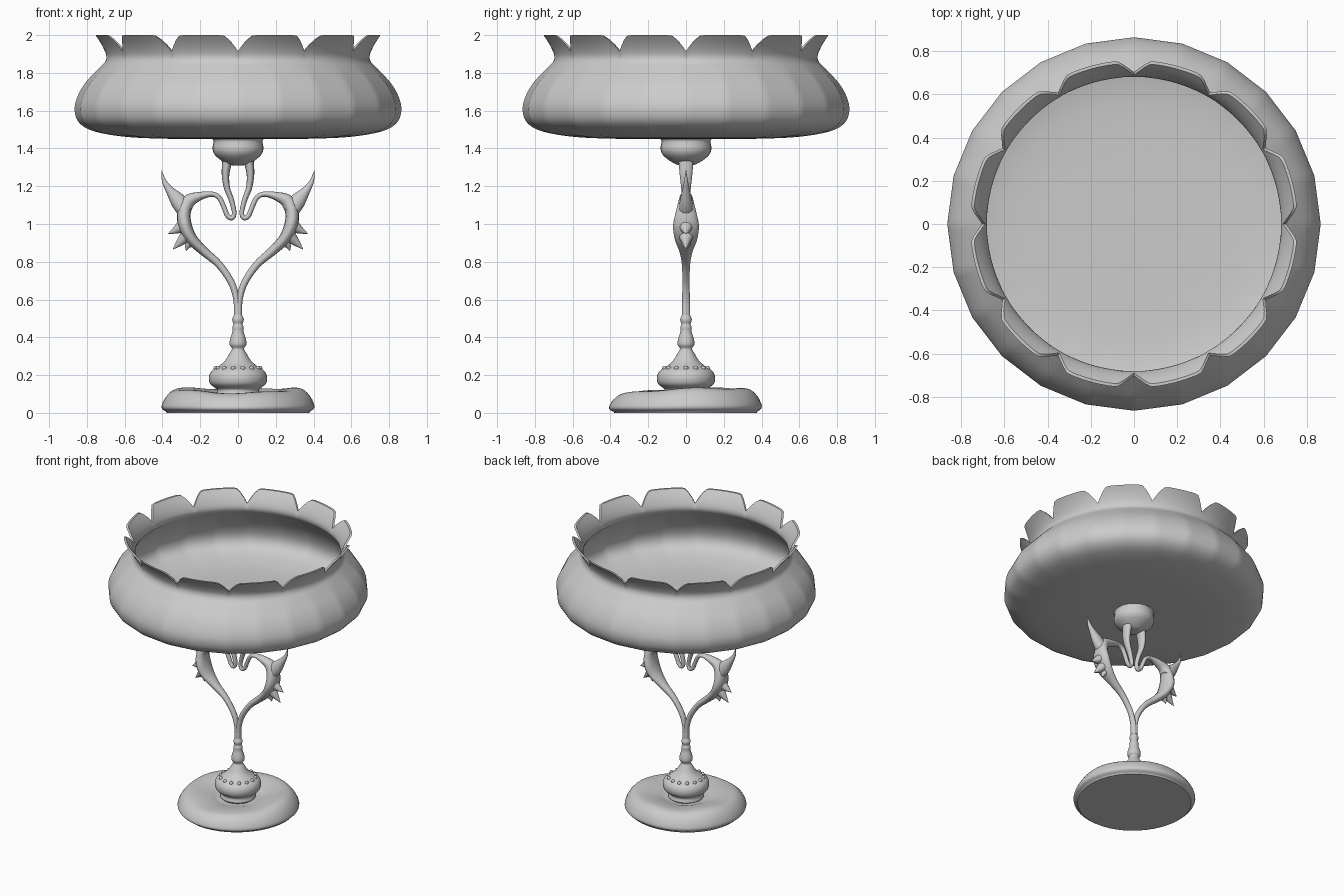
import bpy, bmesh
from math import sin, cos, pi, radians
from mathutils import Vector


def spline(pts, n):
    """Catmull-Rom resampling of tuples, n steps per span."""
    vs = [Vector(p) for p in pts]
    vs = [2 * vs[0] - vs[1]] + vs + [2 * vs[-1] - vs[-2]]
    out = []
    for i in range(1, len(vs) - 2):
        a, b, c, d = vs[i - 1:i + 3]
        for k in range(n):
            t = k / n
            out.append(0.5 * (2 * b + (c - a) * t + (2 * a - 5 * b + 4 * c - d) * t * t
                              + (3 * b - a - 3 * c + d) * t ** 3))
    return out + [vs[-2]]


def skin(bm, rings):
    """Bridge closed rings of coordinates and cap both ends."""
    rows = [[bm.verts.new(p) for p in r] for r in rings]
    n = len(rows[0])
    for a, b in zip(rows, rows[1:]):
        for i in range(n):
            j = (i + 1) % n
            bm.faces.new((a[i], a[j], b[j], b[i]))
    bm.faces.new(rows[0])
    bm.faces.new(rows[-1])


def finish(bm, name, angle=50):
    bmesh.ops.recalc_face_normals(bm, faces=bm.faces)
    me = bpy.data.meshes.new(name)
    bm.to_mesh(me)
    bm.free()
    ob = bpy.data.objects.new(name, me)
    bpy.context.collection.objects.link(ob)
    bpy.ops.object.select_all(action='DESELECT')
    ob.select_set(True)
    bpy.context.view_layer.objects.active = ob
    bpy.ops.object.shade_smooth_by_angle(angle=radians(angle))
    return ob


def lathe(name, profile, segs, warp=lambda a, r, z: (r, z)):
    bm = bmesh.new()
    rings = []
    for r, z in profile:
        ring = []
        for i in range(segs):
            a = 2 * pi * i / segs
            rr, zz = warp(a, max(r, 0.002), z)
            ring.append((rr * cos(a), rr * sin(a), zz))
        rings.append(ring)
    skin(bm, rings)
    return finish(bm, name)


def limb(bm, pts, side, n=5, segs=14):
    """Sweep an ellipse along (x, z, half width, half depth) points in the xz plane."""
    path = spline(pts, n)
    rings = []
    for i, p in enumerate(path):
        q = path[min(i + 1, len(path) - 1)] - path[max(i - 1, 0)]
        t = Vector((q[0], q[1])).normalized()
        ring = []
        for k in range(segs):
            a = 2 * pi * k / segs
            c = max(p[2], 0.001) * cos(a)
            ring.append((side * (p[0] - t.y * c), max(p[3], 0.001) * sin(a), p[1] + t.x * c))
        rings.append(ring)
    skin(bm, rings)


# Bowl: thin wall, 24-sided belly, twelve flared petals around the rim
def petal_warp(a, r, z):
    if z > 1.86:
        u = (a + pi / 12) % (pi / 6) - pi / 12
        u = abs(u) / (pi / 12)
        top = 2.0 - 0.085 * max(0, 1 - u / 0.42) ** 1.4
        wall = r - flare(z)
        z = 1.86 + (z - 1.86) * (top - 1.86) / 0.14
        return flare(z) + wall, z
    blend = min(1, (1.86 - z) / 0.1)
    f = cos(pi / 24) / cos(a % (pi / 12) - pi / 24)
    return r * (1 + (f - 1) * blend), z


def flare(z):
    return 0.695 + 0.064 * max(0, (z - 1.88) / 0.12) ** 1.6 + 0.3 * max(0, 1.88 - z)


outer = spline([(0, 1.45), (0.3, 1.45), (0.58, 1.46), (0.76, 1.49), (0.84, 1.535), (0.865, 1.60),
                (0.852, 1.67), (0.81, 1.745), (0.75, 1.81), (0.705, 1.855)], 4)
outer = [(p[0], p[1]) for p in outer]
lip = [(flare(z), z) for z in (1.88, 1.9, 1.92, 1.94, 1.96, 1.98, 2.0)]
inner_lip = [(r - 0.014, z) for r, z in reversed(lip)]
inner = spline([(0.69, 1.855), (0.735, 1.81), (0.79, 1.745), (0.83, 1.67), (0.842, 1.60),
                (0.815, 1.545), (0.74, 1.508), (0.58, 1.478), (0.3, 1.47), (0, 1.47)], 4)
lathe("bowl", outer + lip + inner_lip + [(p[0], p[1]) for p in inner], 192, petal_warp)

# Knob under the bowl
lathe("bowl_knob", spline([(0.16, 1.455), (0.13, 1.445), (0.135, 1.40), (0.125, 1.37), (0.10, 1.345),
                           (0.07, 1.325), (0.04, 1.312), (0.0, 1.31)], 4), 32)

# Heart-shaped scroll: mirrored arms with horns and thorns
arm = [(0.004, 0.52, .018, .023), (0.008, 0.60, .017, .021), (0.035, 0.69, .018, .02),
       (0.10, 0.785, .02, .022), (0.18, 0.855, .024, .035), (0.245, 0.92, .031, .06),
       (0.28, 0.99, .036, .07), (0.286, 1.06, .036, .056), (0.262, 1.12, .036, .04),
       (0.20, 1.148, .022, .03), (0.14, 1.158, .014, .02), (0.10, 1.14, .013, .017),
       (0.075, 1.09, .013, .016), (0.056, 1.045, .013, .016), (0.033, 1.032, .013, .016),
       (0.02, 1.06, .012, .016), (0.036, 1.13, .014, .02), (0.058, 1.19, .016, .026),
       (0.066, 1.26, .02, .034), (0.058, 1.33, .026, .04)]
spikes = [
    [(0.275, 1.06, .04, .045), (0.315, 1.12, .042, .034), (0.362, 1.18, .022, .02),
     (0.392, 1.23, .011, .01), (0.405, 1.285, .001, .001)],
    [(0.275, 1.0, .045, .05), (0.325, 0.97, .022, .025), (0.37, 0.948, .001, .001)],
    [(0.26, 0.95, .04, .05), (0.305, 0.905, .022, .022), (0.345, 0.866, .001, .001)],
    [(0.24, 0.92, .03, .04), (0.265, 0.885, .016, .018), (0.275, 0.858, .001, .001)],
]
for side, label in ((-1, "left"), (1, "right")):
    bm = bmesh.new()
    for pts in [arm] + spikes:
        limb(bm, pts, side)
    finish(bm, "scroll_arm_" + label)

# Turned stem
lathe("stem", spline([(0, 0.545), (0.019, 0.54), (0.02, 0.52), (0.031, 0.495), (0.024, 0.47),
                      (0.03, 0.455), (0.03, 0.43), (0.042, 0.39), (0.044, 0.36), (0.032, 0.34),
                      (0.045, 0.315), (0.07, 0.275), (0.105, 0.245), (0.14, 0.222), (0.154, 0.19),
                      (0.148, 0.155), (0.125, 0.135), (0.11, 0.12), (0.11, 0.085), (0, 0.08)], 3), 40)

# Ring of small studs on the stem's shoulder
bm = bmesh.new()
for i in range(14):
    a = 2 * pi * i / 14
    new = bmesh.ops.create_uvsphere(bm, u_segments=10, v_segments=6, radius=0.013)
    bmesh.ops.translate(bm, verts=new["verts"], vec=(0.117 * cos(a), 0.117 * sin(a), 0.236))
finish(bm, "stem_studs")


# Uneven foot, higher at the back, with a recess around the stem
def foot_warp(a, r, z):
    lift = 0.09 * sin(a) + 0.05 * cos(2 * a) + 0.03 * sin(5 * a + 1)
    return r * (1 + 0.008 * sin(3 * a)), z * (1 + lift * min(1, r / 0.3))


foot = spline([(0.38, 0.006), (0.402, 0.022), (0.402, 0.045), (0.38, 0.085), (0.345, 0.115),
               (0.30, 0.123), (0.24, 0.116), (0.18, 0.102), (0.13, 0.088), (0, 0.085)], 4)
lathe("foot", [(0, 0), (0.378, 0)] + [(p[0], p[1]) for p in foot], 48, foot_warp)
